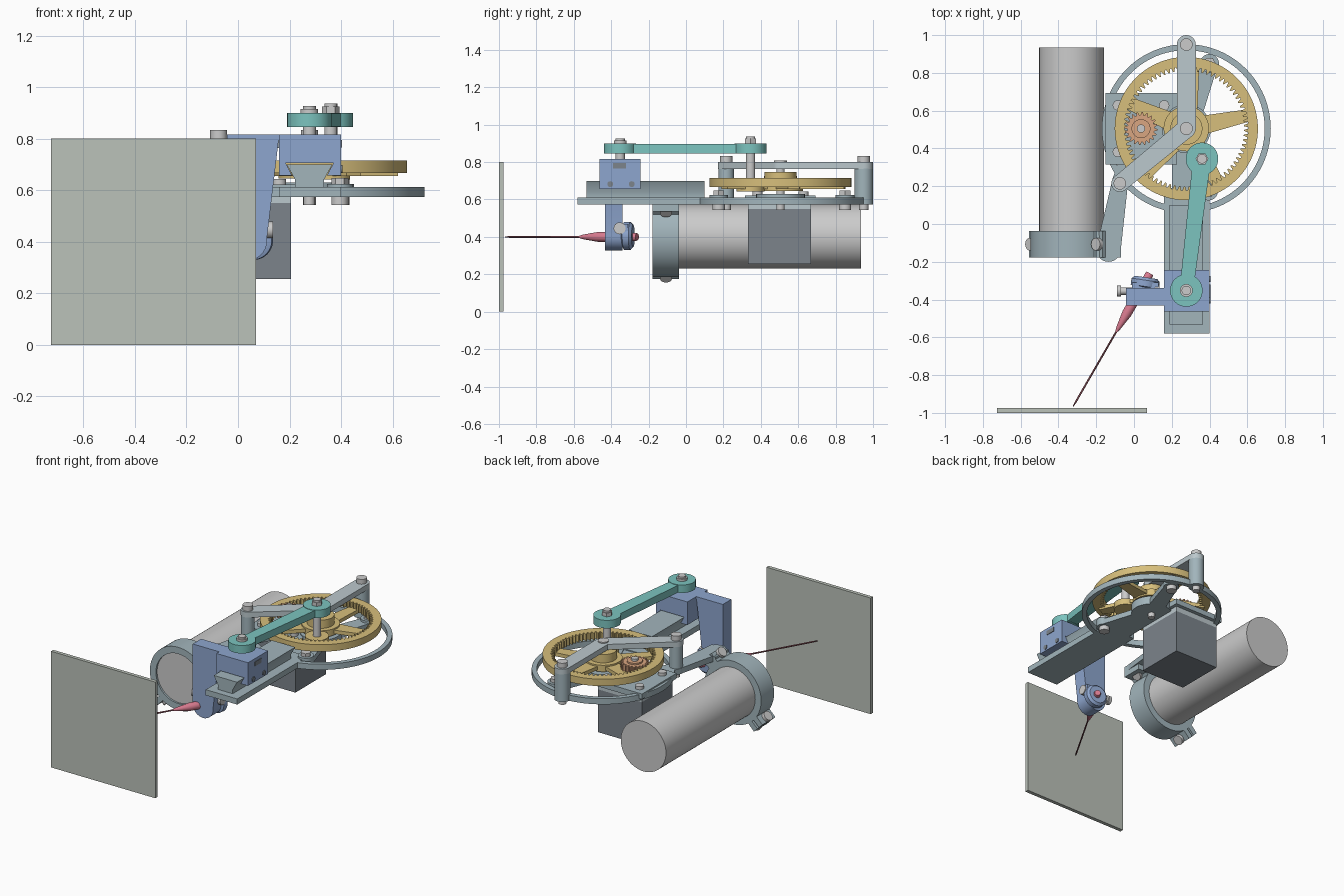
import bpy, bmesh
from math import sin, cos, pi, hypot, atan2, radians
from mathutils import Vector

if "Cube" in bpy.data.objects:
    bpy.data.objects.remove(bpy.data.objects["Cube"])

COL = dict(steel=(.36, .46, .5), light=(.5, .58, .61), gold=(.68, .52, .2), teal=(.2, .55, .52),
           blue=(.27, .38, .62), orange=(.7, .38, .22), pink=(.7, .2, .28), needle=(.25, .08, .1),
           plate=(.5, .54, .49), dark=(.2, .23, .26), metal=(.6, .61, .62))
MATS = {}
for k, c in COL.items():
    MATS[k] = bpy.data.materials.new(k)
    MATS[k].diffuse_color = (*c, 1)


def finish(name, bm, col):
    bmesh.ops.recalc_face_normals(bm, faces=bm.faces)
    me = bpy.data.meshes.new(name)
    bm.to_mesh(me)
    bm.free()
    ob = bpy.data.objects.new(name, me)
    bpy.context.collection.objects.link(ob)
    me.materials.append(MATS[col])
    return ob


def prism(name, pts, lo, hi, col, axis='z'):
    """Extrude a closed profile: (x,y) along z, or (x,z) along y."""
    bm = bmesh.new()
    put = (lambda p, h: (p[0], p[1], h)) if axis == 'z' else (lambda p, h: (p[0], h, p[1]))
    a = [bm.verts.new(put(p, lo)) for p in pts]
    b = [bm.verts.new(put(p, hi)) for p in pts]
    bm.faces.new(a)
    bm.faces.new(b)
    for i in range(len(a)):
        j = (i + 1) % len(a)
        bm.faces.new((a[i], a[j], b[j], b[i]))
    return finish(name, bm, col)


def box(name, x0, x1, y0, y1, z0, z1, col):
    return prism(name, [(x0, y0), (x1, y0), (x1, y1), (x0, y1)], z0, z1, col)


def lathe(name, prof, origin, direction, col, n=48):
    """Spin (radius, height) points about an axis; ends are capped."""
    q = Vector(direction).to_track_quat('Z', 'Y')
    o = Vector(origin)
    bm = bmesh.new()
    rings = [[bm.verts.new(o + q @ Vector((r * cos(2 * pi * i / n), r * sin(2 * pi * i / n), h)))
              for i in range(n)] for r, h in prof]
    for a, b in zip(rings, rings[1:]):
        for i in range(n):
            j = (i + 1) % n
            bm.faces.new((a[i], a[j], b[j], b[i]))
    bm.faces.new(rings[0])
    bm.faces.new(rings[-1])
    return finish(name, bm, col)


def rod_z(name, x, y, r, z0, z1, col, n=32):
    return lathe(name, [(r, z0), (r, z1)], (x, y, 0), (0, 0, 1), col, n)


def ring(name, x, y, outer, inner, lo, hi, col, axis='z'):
    """Flat ring whose outer and inner edges are lists of radii."""
    n = len(inner)
    bm = bmesh.new()
    loops = []
    for rs, h in ((outer, lo), (outer, hi), (inner, hi), (inner, lo)):
        vs = []
        for i in range(n):
            u, v = x + rs[i] * cos(2 * pi * i / n), y + rs[i] * sin(2 * pi * i / n)
            vs.append(bm.verts.new((u, v, h) if axis == 'z' else (u, h, v)))
        loops.append(vs)
    for k in range(4):
        a, b = loops[k], loops[(k + 1) % 4]
        for i in range(n):
            j = (i + 1) % n
            bm.faces.new((a[i], a[j], b[j], b[i]))
    return finish(name, bm, col)


def link(name, p, q, w0, w1, lo, hi, col, round_ends=True):
    """Bar from p to q with half widths w0, w1 and round ends."""
    a = atan2(q[1] - p[1], q[0] - p[0])
    k = 16 if round_ends else 1
    pts = [(q[0] + w1 * cos(a - pi / 2 + pi * i / k), q[1] + w1 * sin(a - pi / 2 + pi * i / k)) for i in range(k + 1)]
    pts += [(p[0] + w0 * cos(a + pi / 2 + pi * i / k), p[1] + w0 * sin(a + pi / 2 + pi * i / k)) for i in range(k + 1)]
    return prism(name, pts, lo, hi, col)


CX, CY = .277, .505           # main gear axis
PX = .037                     # pinion axis
CRANK, SLIDE = (.36, .345), (.277, -.352)
POST_A, POST_B = (.277, .95), (-.075, .215)

# target plate
box('target_plate', -.725, .07, -1, -.975, 0, .8, 'plate')

# base frame: track bar, ring, spokes, bosses
box('track_bar', .16, .40, -.58, .19, .573, .612, 'steel')
box('bar_extension', .2, .355, .15, .6, .573, .605, 'steel')
ring('frame_ring', CX, CY, [.447] * 96, [.415] * 96, .573, .612, 'steel')
rod_z('frame_hub', CX, CY, .13, .573, .63, 'steel')
for i, p in enumerate([(.40, .85), (.395, .175)]):
    link(f'frame_spoke_{i}', (CX, CY), p, .06, .045, .573, .61, 'steel')
    rod_z(f'frame_boss_{i}', *p, .05, .573, .625, 'steel')
    rod_z(f'frame_bolt_{i}', *p, .033, .543, .575, 'metal')
    rod_z(f'frame_bolt_nut_{i}', *p, .033, .625, .648, 'metal', 6)
rod_z('hub_bolt', CX, CY, .022, .543, .80, 'metal')

# dovetail rail and slider block
prism('dovetail_rail', [(.222, .61), (.333, .61), (.333, .64), (.366, .70), (.189, .70), (.222, .64)], -.533, .10, 'steel', 'y')
prism('slider_block', [(.16, .657), (.21, .657), (.185, .705), (.37, .705), (.345, .657), (.40, .657),
                       (.40, .816), (.16, .816)], -.462, -.243, 'blue', 'y')
for y in (-.405, -.29):
    lathe('gib_screw', [(.016, 0), (.016, .006)], (.399, y, .682), (1, 0, 0), 'dark', 16)
box('block_nut', .399, .404, -.39, -.32, .765, .795, 'dark')

# tool arm and clamp
arm = [(-.043, .405), (-.043, .816), (.165, .816), (.157, .79), (.113, .42)]
arm += [(.035 + .078 * cos(-pi * i / 16), .405 + .078 * sin(-pi * i / 16)) for i in range(16)]
prism('tool_arm', arm, -.432, -.34, 'blue', 'y')
lathe('tool_clamp', [(.05, 0), (.075, .012), (.075, .045), (.06, .06)], (.055, -.342, .405), (.15, 1, 0), 'blue')
box('clamp_ear', -.01, .13, -.342, -.31, .40, .47, 'blue')
lathe('clamp_bolt', [(.03, 0), (.03, .022), (.02, .022), (.02, .2), (.032, .2), (.032, .225)],
      (-.09, -.355, .446), (1, 0, 0), 'metal', 24)

# pointed tool and needle
D = (.5, .866, 0)
lathe('needle', [(.002, 0), (.005, .03), (.005, .48)], (-.323, -.967, .4), D, 'needle', 12)
lathe('needle_holder', [(.005, .455), (.012, .48), (.026, .57), (.026, .63), (.022, .65), (.022, .805), (.019, .815)],
      (-.323, -.967, .4), D, 'pink', 32)

# internal gear wheel
T = 76
tooth = [.328, .328, .306, .306] * T
ring('gear_rim', CX, CY, [.379] * (4 * T), tooth, .667, .715, 'gold')
ring('gear_hub', CX, CY, [.12] * 64, [.03] * 64, .645, .69, 'gold')
ring('gear_collar', CX, CY, [.085] * 64, [.03] * 64, .68, .747, 'gold')
for i in range(5):
    a = radians(12 + 72 * i)
    link(f'gear_spoke_{i}', (CX + .09 * cos(a), CY + .09 * sin(a)), (CX + .345 * cos(a), CY + .345 * sin(a)),
         .05, .032, .655, .68, 'gold', False)
rod_z('crank_boss', *CRANK, .075, .642, .685, 'gold')

# driving pinion and shaft
prism('pinion', [(PX + r * cos(2 * pi * (i + .5) / 80), CY + r * sin(2 * pi * (i + .5) / 80))
                 for i, r in enumerate([.072, .072, .088, .088] * 20)], .682, .725, 'orange')
rod_z('pinion_collar', PX, CY, .05, .72, .735, 'orange')
rod_z('pinion_shaft', PX, CY, .022, .55, .75, 'metal')

# motor under its mounting plate
box('motor_plate', -.15, .228, .315, .693, .585, .622, 'steel')
box('motor_flange', -.13, .205, .332, .667, .55, .585, 'light')
box('motor_body', -.13, .205, .332, .667, .255, .55, 'dark')
for sx in (-1, 1):
    for sy in (-1, 1):
        rod_z('motor_screw', PX + sx * .123, CY + sy * .123, .027, .615, .643, 'metal', 24)

# connecting rod with its pins
link('connecting_rod', CRANK, SLIDE, .048, .036, .847, .897, 'teal')
for nm, p, z0, top in (('crank', CRANK, .65, .937), ('slider', SLIDE, .80, .927)):
    rod_z(nm + '_rod_eye', *p, .086, .845, .9, 'teal', 48)
    rod_z(nm + '_pin', *p, .025, z0, top, 'metal')
    rod_z(nm + '_nut', *p, .034, .9, top - .012, 'metal', 6 if nm == 'crank' else 32)

# bent top bridge and its posts
link('bridge_rear', POST_A, (CX, CY), .05, .05, .763, .80, 'light')
link('bridge_side', (CX, CY), POST_B, .05, .045, .763, .80, 'light')
for nm, p, z0 in (('rear', POST_A, .573), ('side', POST_B, .573)):
    rod_z(nm + '_post', *p, .05 if nm == 'rear' else .042, z0, .765, 'steel')
    rod_z(nm + '_post_bolt', *p, .033, .80, .833, 'metal')
    rod_z(nm + '_post_lower_bolt', *p, .025, .543, .575, 'metal')
rod_z('bridge_bolt', CX, CY, .034, .80, .808, 'metal')
link('post_web', POST_B, (.0, .38), .045, .06, .573, .612, 'steel')

# cylinder, split clamp and bracket
TX, TZ = -.33, .402
lathe('barrel', [(.172, 0), (.172, 1.1)], (TX, -.165, TZ), (0, 1, 0), 'metal', 72)
ring('barrel_clamp', TX, TZ, [.217] * 72, [.171] * 72, -.178, -.037, 'steel', 'y')
for s in (-1, 1):
    u, v = Vector((s * .707, s * .707)), Vector((-.707, .707))
    for t in (-1, 1):
        c = [(.19, .008), (.275, .008), (.275, .045), (.19, .045)]
        pts = [Vector((TX, TZ)) + u * a + v * b * t for a, b in c]
        prism('clamp_lug', [tuple(p) for p in pts], -.178, -.037, 'steel', 'y')
    o = Vector((TX, TZ)) + u * .247 - v * .068
    lathe('clamp_lug_bolt', [(.033, 0), (.033, .022), (.018, .022), (.018, .114), (.033, .114), (.033, .136)],
          (o.x, -.107, o.y), (v.x, 0, v.y), 'metal', 24)
link('clamp_bracket', POST_B, (-.135, -.135), .043, .065, .573, .612, 'steel')
box('bracket_foot', -.2, -.07, -.178, -.037, .535, .61, 'steel')

# smooth shading with sharp edges
bpy.ops.object.select_all(action='SELECT')
bpy.context.view_layer.objects.active = bpy.context.scene.objects['barrel']
bpy.ops.object.shade_smooth_by_angle(angle=radians(30))

for m in bpy.data.materials:
    if m.users and not m.is_grease_pencil:
        m.use_nodes = True
        m.node_tree.nodes["Principled BSDF"].inputs["Base Color"].default_value = m.diffuse_color
